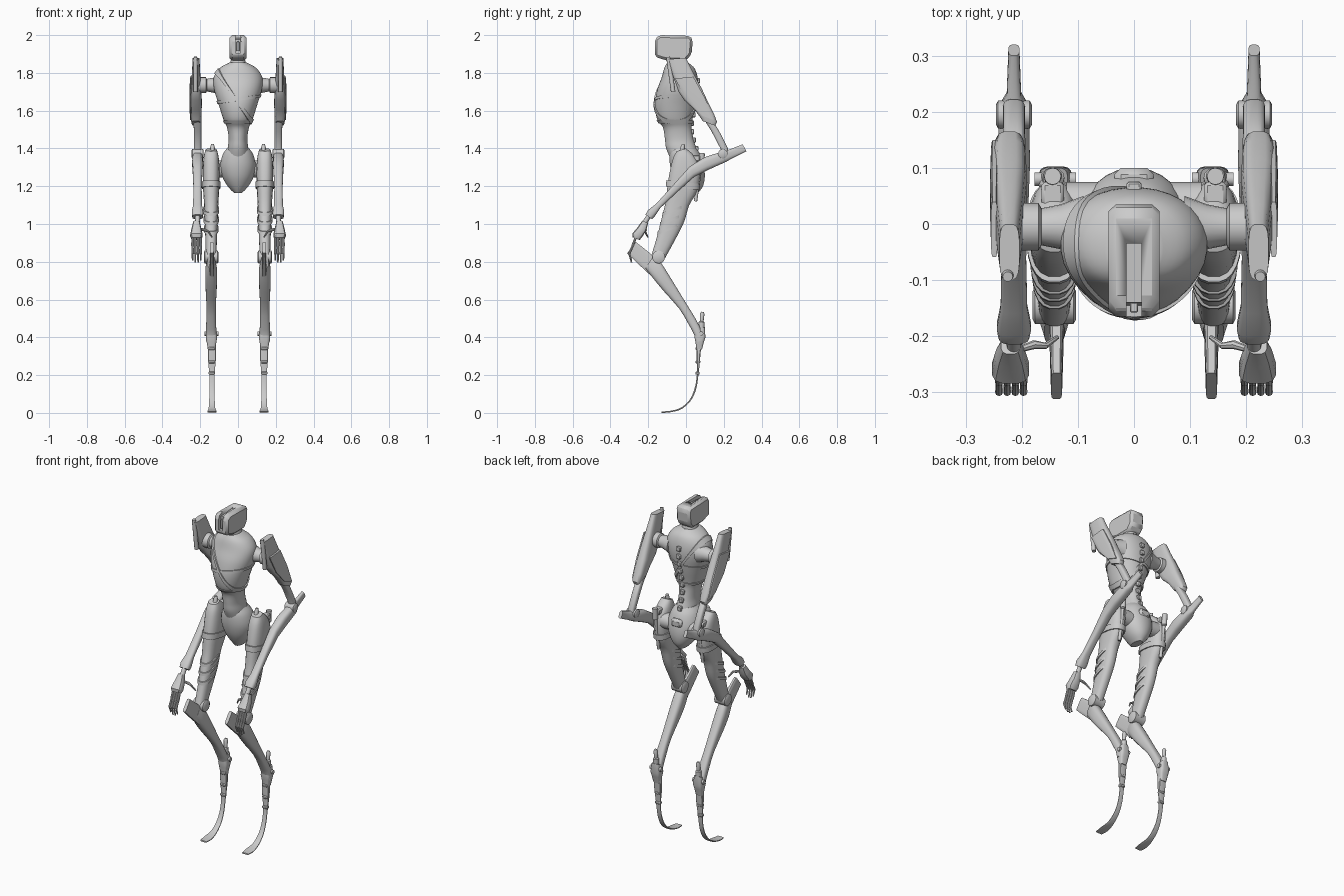
import bpy, bmesh, math
from mathutils import Vector


def finish(ob, mirror=False, bevel=0):
    bpy.context.collection.objects.link(ob)
    if mirror:
        ob.modifiers.new("Mirror", "MIRROR").use_mirror_merge = False
    if bevel:
        b = ob.modifiers.new("Bevel", "BEVEL")
        b.width, b.segments, b.limit_method = bevel, 1, "ANGLE"
    bpy.ops.object.select_all(action="DESELECT")
    ob.select_set(True)
    bpy.context.view_layer.objects.active = ob
    bpy.ops.object.shade_smooth_by_angle(angle=math.radians(35))
    return ob


def loft(name, rings, mirror=False, closed=False, bevel=0):
    bm = bmesh.new()
    vs = [[bm.verts.new(p) for p in r] for r in rings]
    n = len(vs[0])
    for k in range(len(vs) if closed else len(vs) - 1):
        a, b = vs[k], vs[(k + 1) % len(vs)]
        for i in range(n):
            j = (i + 1) % n
            bm.faces.new((a[i], a[j], b[j], b[i]))
    if not closed:
        bm.faces.new(vs[0])
        bm.faces.new(vs[-1])
    bmesh.ops.recalc_face_normals(bm, faces=bm.faces)
    me = bpy.data.meshes.new(name)
    bm.to_mesh(me)
    bm.free()
    return finish(bpy.data.objects.new(name, me), mirror, bevel)


def spline(secs, steps):
    # Catmull-Rom interpolation of the sections
    out = []
    for i in range(len(secs) - 1):
        q = [secs[max(0, min(len(secs) - 1, i + d))] for d in (-1, 0, 1, 2)]
        for s in range(steps):
            t = s / steps
            out.append([0.5 * (2 * b + (c - a) * t + (2 * a - 5 * b + 4 * c - d) * t * t
                               + (3 * b - a - 3 * c + d) * t ** 3) for a, b, c, d in zip(*q)])
    return out + [list(secs[-1])]


def power(c, p):
    return math.copysign(abs(c) ** (2 / p), c)


def limb(name, secs, x=0.0, p=2.4, n=20, steps=1, mirror=True, bevel=0):
    # each section: front point (y, z), back point (y, z), half width
    rings = []
    for y1, z1, y2, z2, hx in (spline(secs, steps) if steps > 1 else secs):
        ring = []
        for i in range(n):
            a = 2 * math.pi * (i + 0.5) / n
            u, v = power(math.cos(a), p), power(math.sin(a), p)
            ring.append((x + hx * u, (y1 + y2) / 2 + (y2 - y1) / 2 * v, (z1 + z2) / 2 + (z2 - z1) / 2 * v))
        rings.append(ring)
    return loft(name, rings, mirror, False, bevel)


def tube(name, pts, radii, n=12, mirror=True):
    pts = [Vector(q) for q in pts]
    rings = []
    for k, q in enumerate(pts):
        t = (pts[min(k + 1, len(pts) - 1)] - pts[max(k - 1, 0)]).normalized()
        u = t.cross(Vector((0, 1, 0)) if abs(t.y) < 0.8 else Vector((1, 0, 0))).normalized()
        v = t.cross(u)
        r = radii[k] if isinstance(radii, (list, tuple)) else radii
        rings.append([q + r * (math.cos(2 * math.pi * i / n) * u + math.sin(2 * math.pi * i / n) * v)
                      for i in range(n)])
    return loft(name, rings, mirror)


def plate(name, prof, x0, x1, mirror=False, bevel=0):
    return loft(name, [[(x, y, z) for y, z in prof] for x in (x0, x1)], mirror, False, bevel)


def box(name, x0, x1, y0, y1, z0, z1, mirror=False, bevel=0):
    return plate(name, [(y0, z0), (y1, z0), (y1, z1), (y0, z1)], x0, x1, mirror, bevel)


# Head: bevelled block with a slot running over the face and crown
head = plate("head", [(-0.165, 1.885), (-0.1, 1.865), (0.0, 1.865), (0.03, 1.9), (0.036, 1.975),
                      (0.022, 1.996), (-0.14, 2.0), (-0.165, 1.98)], -0.045, 0.045, bevel=0.014)
cutter = plate("slot_cutter", [(-0.2, 1.905), (-0.145, 1.905), (-0.14, 1.978), (-0.035, 1.985),
                               (-0.035, 2.05), (-0.2, 2.05)], -0.013, 0.013)
cutter.hide_render = True
cutter.hide_viewport = True
boo = head.modifiers.new("Slot", "BOOLEAN")
boo.operation, boo.object = "DIFFERENCE", cutter
box("face_lens", -0.007, 0.007, -0.158, -0.14, 1.915, 1.965, bevel=0.002)
limb("neck", [(-0.09, 1.81, 0.02, 1.81, .055), (-0.085, 1.85, 0.005, 1.85, .042),
              (-0.08, 1.88, 0.0, 1.88, .036)], mirror=False)

# Torso and pelvis
torso = [(-0.10, 1.855, 0.01, 1.855, .045), (-0.115, 1.825, .045, 1.825, .098), (-0.13, 1.775, .062, 1.775, .129),
         (-0.153, 1.71, .065, 1.71, .126), (-0.165, 1.63, .052, 1.63, .102), (-0.153, 1.555, .035, 1.555, .078),
         (-0.122, 1.51, .03, 1.51, .058), (-0.112, 1.45, .04, 1.45, .05), (-0.105, 1.40, .055, 1.40, .055),
         (-0.08, 1.34, .07, 1.34, .06)]
limb("torso", torso, p=2.1, n=32, steps=5, mirror=False)
limb("pelvis", [(-0.08, 1.405, .05, 1.405, .055), (-0.088, 1.37, .075, 1.37, .08), (-0.085, 1.31, .095, 1.31, .094),
                (-0.07, 1.25, .1, 1.25, .083), (-0.045, 1.20, .09, 1.20, .055), (-0.02, 1.165, .065, 1.165, .022)],
     p=2.1, n=28, steps=4, mirror=False)
dense = spline(torso, 8)


def torso_at(a, z, grow):
    s = min(dense, key=lambda d: abs(d[1] - z))
    i = dense.index(s)
    o = dense[max(0, min(len(dense) - 1, i + (1 if z < s[1] else -1)))]
    t = 0 if o is s else max(0, min(1, (s[1] - z) / (s[1] - o[1])))
    f, b, h = (s[k] + (o[k] - s[k]) * t for k in (0, 2, 4))
    return Vector(((h + grow) * power(math.cos(a), 2.1), (f + b) / 2 + ((b - f) / 2 + grow) * power(math.sin(a), 2.1), z))


def strap(name, z0, slope, width, thick=0.007):
    rings = []
    for i in range(48):
        a = 2 * math.pi * i / 48
        z = z0
        for _ in range(20):
            z += 0.4 * (z0 + slope * torso_at(a, z, 0).x - z)
        rings.append([torso_at(a, z + dz, g) for dz, g in
                      ((-width, -0.004), (-width, thick), (width, thick), (width, -0.004))])
    loft(name, rings, closed=True)


strap("shoulder_strap", 1.645, -1.5, 0.013)
strap("chest_strap", 1.66, 0.15, 0.008, 0.005)
strap("rib_band", 1.54, 0.0, 0.007, 0.006)

# Spine segments and tail plate
for i in range(9):
    z = 1.76 - i * 0.045
    y = torso_at(math.pi / 2, z, 0).y
    box("spine_segment", -0.013, 0.013, y - 0.012, y + 0.011, z - 0.015, z + 0.013, bevel=0.004)
box("tail_plate", -0.035, 0.035, 0.04, 0.1, 1.3, 1.35, bevel=0.012)

# Arms
tube("shoulder_joint", [(.09, -.005, 1.735), (.13, -.005, 1.735), (.165, -.005, 1.735), (.17, -.005, 1.735),
                        (.235, -.005, 1.735), (.248, -.005, 1.735)], [.055, .04, .033, .042, .042, .03], 20)
limb("upper_arm", [(-.10, 1.872, 0, 1.88, .018), (-.075, 1.80, .035, 1.81, .022), (-.04, 1.70, .085, 1.715, .028),
                   (-.01, 1.655, .115, 1.65, .031), (.045, 1.605, .15, 1.58, .03), (.075, 1.565, .165, 1.54, .027),
                   (.088, 1.545, .155, 1.52, .023)], .222, p=3.5, n=16)
limb("arm_outer_shell", [(-.06, 1.77, .04, 1.78, .006), (.0, 1.66, .105, 1.66, .008), (.08, 1.575, .15, 1.55, .006)],
     .249, p=4, n=12)
tube("arm_rod", [(.225, -.068, 1.70), (.225, -.09, 1.86), (.225, -.094, 1.885)], [.012, .012, .009])
limb("lower_upper_arm", [(.085, 1.57, .15, 1.535, .021), (.135, 1.49, .185, 1.475, .02), (.182, 1.40, .222, 1.40, .02),
                         (.185, 1.35, .225, 1.35, .018)], .214, p=3)
tube("elbow_joint", [(.182, .195, 1.372), (.186, .195, 1.372), (.242, .195, 1.372), (.246, .195, 1.372)],
     [.018, .025, .025, .018], 16)
limb("forearm", [(.30, 1.422, .32, 1.385, .010), (.225, 1.393, .24, 1.345, .013), (.205, 1.388, .215, 1.33, .027),
                 (.10, 1.355, .115, 1.285, .029), (.02, 1.305, .045, 1.25, .026), (-.07, 1.205, -.045, 1.17, .022),
                 (-.16, 1.105, -.135, 1.085, .024), (-.2, 1.075, -.165, 1.04, .031),
                 (-.215, 1.05, -.18, 1.025, .028)], .214, p=3, n=16)
tube("wrist", [(.214, -.185, 1.06), (.214, -.23, .99)], .013)
limb("palm", [(-.232, 1.018, -.2, 1.005, .017), (-.255, .985, -.21, .965, .026), (-.285, .95, -.232, .93, .034),
              (-.283, .93, -.245, .915, .028)], .22, p=3, n=12)
for i in range(4):
    x = .197 + i * .0145
    d = .012 * abs(i - 1.5)
    tube("finger", [(x, -.262, .94), (x, -.282, .885), (x, -.284, .88), (x, -.30, .845), (x, -.299, .838),
                    (x, -.288, .79 + d)], [.006, .0075, .006, .007, .005, .004], 8)
tube("thumb", [(.2, -.222, .975), (.178, -.215, .968), (.158, -.217, .962), (.137, -.202, .93)],
     [.006, .008, .006, .004], 8)

# Thighs with hip fittings and straps
X = .142
tube("hip_joint", [(.05, .03, 1.29), (.12, .03, 1.29)], .045, 16)
limb("thigh", [(-.05, 1.385, 0, 1.40, .03), (-.07, 1.345, .045, 1.36, .04), (-.088, 1.27, .075, 1.29, .045),
               (-.1, 1.19, .062, 1.18, .043), (-.11, 1.11, .018, 1.10, .038), (-.132, 1.02, -.01, 1.01, .035),
               (-.155, .93, -.055, .92, .031), (-.182, .84, -.11, .82, .028)], X, p=2.5, n=20, steps=3)
tube("thigh_post", [(.135, -.03, 1.36), (.135, -.017, 1.405), (.135, -.014, 1.422)], [.012, .012, .008])
tube("hip_piston", [(.145, .085, 1.375), (.145, .082, 1.31), (.145, .078, 1.305), (.145, .05, 1.12)],
     [.015, .015, .009, .009])
box("hip_bracket", .125, .165, .02, .075, 1.33, 1.365, True, .006)
limb("thigh_strap", [(-.104, 1.232, .076, 1.212, .050), (-.108, 1.20, .072, 1.18, .050)], X, n=24)
for i in range(3):
    y, z, w = -.125 - i * .013, 1.085 - i * .05, .043 - i * .002
    limb("thigh_band", [(y, z - .025, y + .125, z + .02, w), (y - .002, z - .043, y + .122, z + .004, w)], X, n=20)

# Shins with knee spike, ankle and spring blade foot
tube("knee_joint", [(.103, -.145, .825), (.108, -.145, .825), (.176, -.145, .825), (.181, -.145, .825)],
     [.025, .034, .034, .025], 18)
limb("knee_spike", [(-.265, .905, -.312, .845, .010), (-.195, .85, -.25, .785, .012), (-.13, .79, -.18, .72, .014)],
     .138, p=5, n=12)
limb("shin", [(-.17, .835, -.215, .765, .018), (-.135, .80, -.165, .70, .031), (-.075, .705, -.11, .635, .03),
              (-.005, .59, -.035, .55, .025), (.05, .50, .01, .475, .026), (.085, .43, .045, .41, .028),
              (.095, .385, .05, .375, .027)], X, p=3, n=16, steps=2)
limb("ankle", [(.045, .435, .1, .455, .022), (.045, .40, .103, .40, .03), (.05, .375, .095, .375, .026),
               (.055, .34, .085, .335, .02)], .14, p=4, n=16)
tube("ankle_piston", [(.14, .078, .38), (.14, .083, .48), (.14, .083, .485), (.14, .086, .525), (.14, .087, .535)],
     [.016, .016, .010, .012, .007])
tube("ankle_bolt", [(.103, .08, .42), (.177, .08, .42)], .012)
limb("blade_foot", [(.055, .40, .085, .40, .02), (.056, .30, .076, .30, .022), (.057, .20, .066, .20, .014),
                    (.044, .125, .052, .12, .013), (.016, .066, .022, .06, .015), (-.03, .026, -.026, .019, .018),
                    (-.085, .011, -.084, .003, .025), (-.13, .008, -.13, 0, .02)], .138, p=5, n=12, steps=4)
for z in (.34, .27, .21):
    box("blade_clamp", .122, .156, .05, .08 - (.34 - z) * .06, z - .008, z + .008, True, .004)
